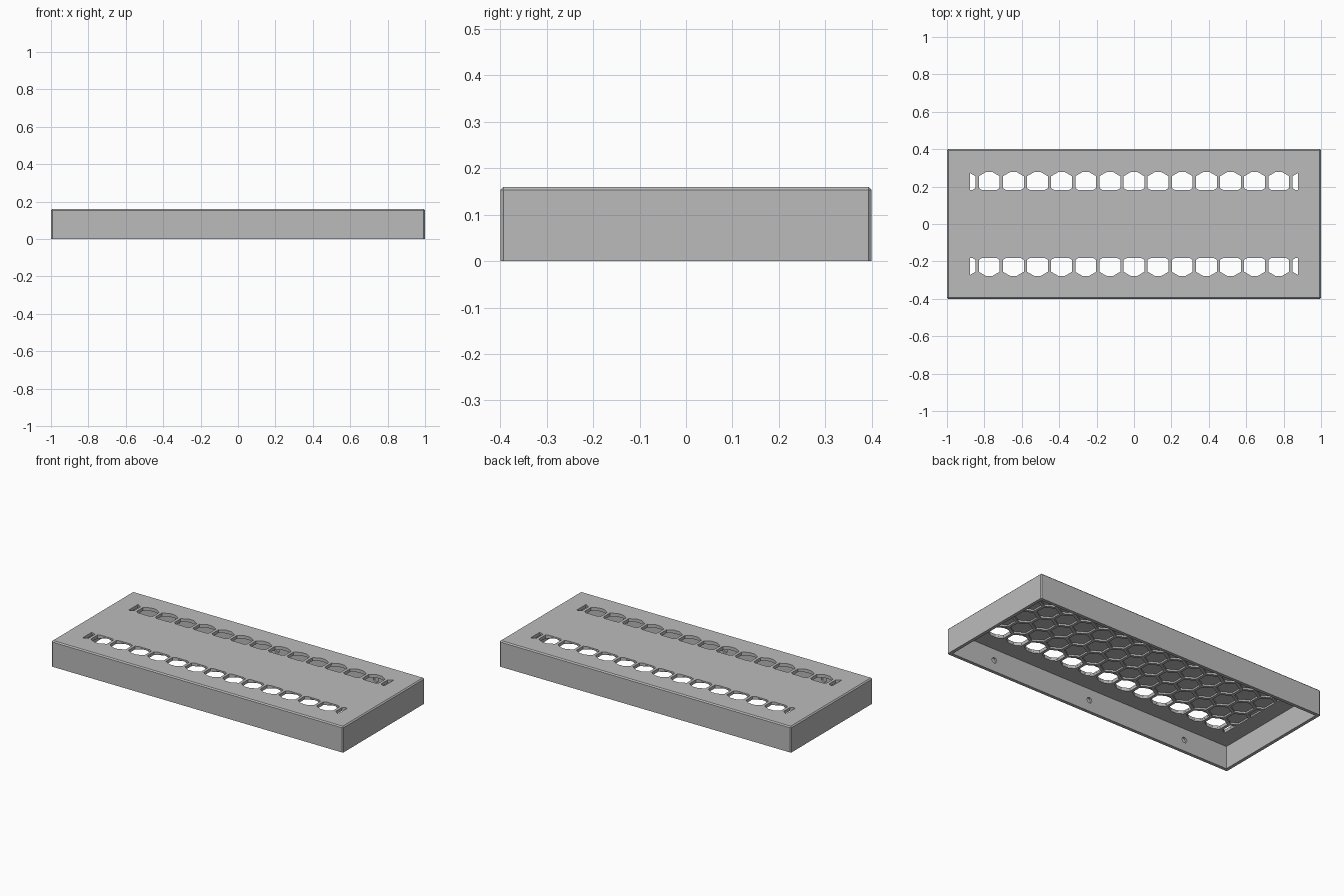
import bpy
import bmesh
from math import sin, cos, pi
from mathutils import Vector

if "Cube" in bpy.data.objects:
    bpy.data.objects.remove(bpy.data.objects["Cube"], do_unlink=True)

LENGTH, WIDTH, HEIGHT = 2.0, 0.8, 0.16
WALL = 0.02
CEILING = HEIGHT - WALL
PITCH = 0.129
ROW = PITCH * 0.866
HEX_RADIUS = 0.0645

grey = bpy.data.materials.new("mid_grey")
grey.use_nodes = True
grey.diffuse_color = (0.5, 0.5, 0.5, 1)
grey.node_tree.nodes["Principled BSDF"].inputs["Base Color"].default_value = (0.5, 0.5, 0.5, 1)


def to_object(bm, name):
    bmesh.ops.recalc_face_normals(bm, faces=bm.faces[:])
    mesh = bpy.data.meshes.new(name)
    bm.to_mesh(mesh)
    bm.free()
    obj = bpy.data.objects.new(name, mesh)
    bpy.context.scene.collection.objects.link(obj)
    return obj


def box(bm, size, center):
    verts = bmesh.ops.create_cube(bm, size=1)["verts"]
    for v in verts:
        v.co = Vector(a * b + c for a, b, c in zip(v.co, size, center))


def polygon(center, radius, sides):
    return [(center[0] + radius * sin(2 * pi * i / sides),
             center[1] + radius * cos(2 * pi * i / sides)) for i in range(sides)]


def honeycomb(name, rows, radius, y_low, y_high, x_end, z_low, z_high):
    """Prisms on a hexagonal grid, trimmed to a rectangle."""
    flat = bmesh.new()
    for k in rows:
        for i in range(-8, 9):
            x = (i + (0.5 if k % 2 else 0)) * PITCH
            flat.faces.new([flat.verts.new((px, py, 0))
                            for px, py in polygon((x, k * ROW), radius, 6)])
    for co, no in (((x_end, 0, 0), (1, 0, 0)), ((-x_end, 0, 0), (-1, 0, 0)),
                   ((0, y_high, 0), (0, 1, 0)), ((0, y_low, 0), (0, -1, 0))):
        bmesh.ops.bisect_plane(flat, geom=flat.verts[:] + flat.edges[:] + flat.faces[:],
                               plane_co=co, plane_no=no, clear_outer=True)
    solid = bmesh.new()
    for face in flat.faces:
        low = [solid.verts.new((v.co.x, v.co.y, z_low)) for v in face.verts]
        high = [solid.verts.new((v.co.x, v.co.y, z_high)) for v in face.verts]
        solid.faces.new(low[::-1])
        solid.faces.new(high)
        for a in range(len(low)):
            b = (a + 1) % len(low)
            solid.faces.new((low[a], low[b], high[b], high[a]))
    flat.free()
    return to_object(solid, name)


def cut(target, cutter):
    cutter.hide_render = True
    mod = target.modifiers.new("cut", "BOOLEAN")
    mod.operation = "DIFFERENCE"
    mod.solver = "EXACT"
    mod.object = cutter
    bpy.context.view_layer.objects.active = target
    bpy.ops.object.modifier_apply(modifier=mod.name)
    bpy.data.objects.remove(cutter, do_unlink=True)


# Outer block, chamfered along the top and the upright corners
bm = bmesh.new()
box(bm, (LENGTH, WIDTH, HEIGHT), (0, 0, HEIGHT / 2))
edges = [e for e in bm.edges if max(v.co.z for v in e.verts) > 0.1]
bmesh.ops.bevel(bm, geom=edges, offset=0.007, segments=1, affect="EDGES", profile=0.5)
cover = to_object(bm, "cover")
cover.data.materials.append(grey)

# Hollow underside
bm = bmesh.new()
box(bm, (LENGTH - 2 * WALL, WIDTH - 2 * WALL, CEILING + 0.1), (0, 0, CEILING / 2 - 0.05))
cut(cover, to_object(bm, "cavity_cutter"))

# Blind honeycomb pockets in the ceiling
cut(cover, honeycomb("pocket_cutter", range(-2, 3), HEX_RADIUS,
                     -0.277, 0.277, 0.877, CEILING - 0.02, HEIGHT - 0.01))

# Two rows of vents through the top
for k, low, high in ((2, 0.182, 0.2767), (-2, -0.2767, -0.182)):
    cut(cover, honeycomb("vent_cutter", [k], HEX_RADIUS - 0.0003,
                         low, high, 0.8767, CEILING + 0.004, HEIGHT + 0.05))

# Shallow round screw seats inside the long walls
bm = bmesh.new()
inner = WIDTH / 2 - WALL
for side in (-1, 1):
    for x in (-0.68, 0, 0.68):
        rings = [[bm.verts.new((px, side * y, pz)) for px, pz in polygon((x, 0.07), 0.017, 12)]
                 for y in (inner - 0.02, inner + 0.012)]
        bm.faces.new(rings[0])
        bm.faces.new(rings[1][::-1])
        for a in range(12):
            b = (a + 1) % 12
            bm.faces.new((rings[0][a], rings[0][b], rings[1][b], rings[1][a]))
cut(cover, to_object(bm, "screw_seat_cutter"))
